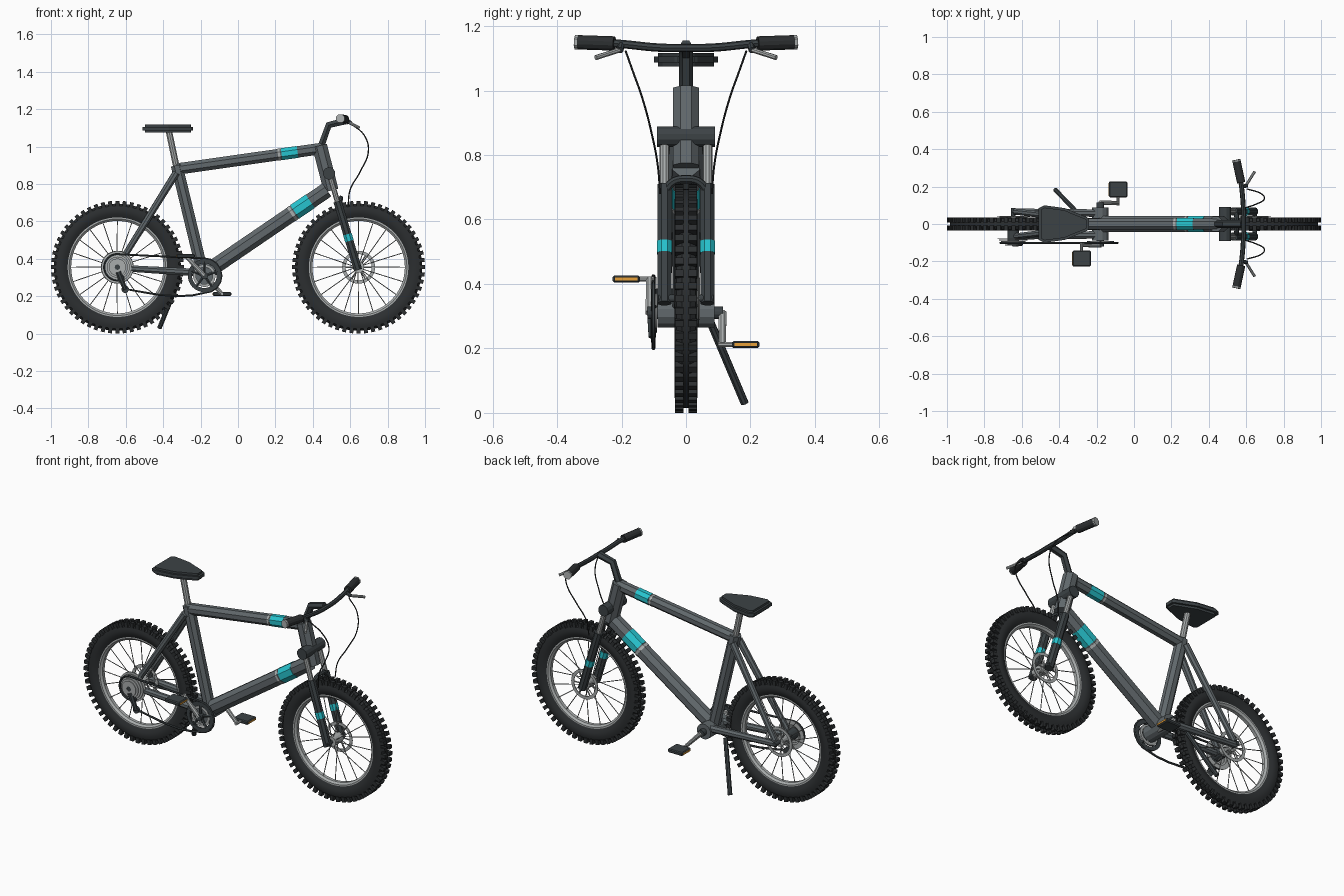
import bpy, bmesh
from math import sin, cos, pi, tau
from mathutils import Vector, Matrix

if "Cube" in bpy.data.objects:
    bpy.data.objects.remove(bpy.data.objects["Cube"])

def mat(name, c):
    m = bpy.data.materials.new(name)
    m.diffuse_color = (*c, 1)
    m.use_nodes = True
    m.node_tree.nodes["Principled BSDF"].inputs["Base Color"].default_value = m.diffuse_color
    return m

FRAME = mat("frame_grey", (0.12, 0.14, 0.15))
DARK = mat("dark_grey", (0.045, 0.055, 0.06))
RUBBER = mat("rubber", (0.025, 0.028, 0.03))
METAL = mat("metal", (0.4, 0.42, 0.42))
CYAN = mat("cyan", (0.02, 0.55, 0.62))
ORANGE = mat("orange", (0.8, 0.35, 0.04))

def finish(name, mesh, m, smooth=False):
    ob = bpy.data.objects.new(name, mesh)
    bpy.context.collection.objects.link(ob)
    mesh.materials.clear()
    mesh.materials.append(m)
    if smooth:
        bpy.ops.object.select_all(action='DESELECT')
        ob.select_set(True)
        bpy.context.view_layer.objects.active = ob
        bpy.ops.object.shade_smooth_by_angle(angle=0.6)
    return ob

def from_bm(name, bm, m, smooth=False):
    bmesh.ops.recalc_face_normals(bm, faces=bm.faces)
    me = bpy.data.meshes.new(name)
    bm.to_mesh(me)
    bm.free()
    return finish(name, me, m, smooth)

def add_tube(bm, a, b, r, r2=None, sides=8):
    a, b = Vector(a), Vector(b)
    d = b - a
    M = Matrix.Translation((a + b) / 2) @ d.to_track_quat('Z', 'Y').to_matrix().to_4x4()
    M = M @ Matrix.Rotation(pi / sides, 4, 'Z')
    bmesh.ops.create_cone(bm, cap_ends=True, segments=sides, radius1=r,
                          radius2=r if r2 is None else r2, depth=d.length, matrix=M)

def tube(name, a, b, r, m=FRAME, r2=None, sides=8):
    bm = bmesh.new()
    add_tube(bm, a, b, r, r2, sides)
    return from_bm(name, bm, m)

def band(name, a, b, t0, t1, r, m):
    a, b = Vector(a), Vector(b)
    return tube(name, a.lerp(b, t0), a.lerp(b, t1), r, m)

def path(name, pts, r, m, spline='BEZIER', cyclic=False, res=2):
    cu = bpy.data.curves.new(name, 'CURVE')
    cu.dimensions = '3D'
    cu.bevel_depth, cu.bevel_resolution, cu.resolution_u = r, res, 8
    cu.use_fill_caps = True
    s = cu.splines.new(spline)
    if spline == 'BEZIER':
        s.bezier_points.add(len(pts) - 1)
        for p, co in zip(s.bezier_points, pts):
            p.co = co
            p.handle_left_type = p.handle_right_type = 'AUTO'
    else:
        s.points.add(len(pts) - 1)
        for p, co in zip(s.points, pts):
            p.co = (*co, 1)
    s.use_cyclic_u = cyclic
    tmp = bpy.data.objects.new(name + "_curve", cu)
    bpy.context.collection.objects.link(tmp)
    me = bpy.data.meshes.new_from_object(tmp.evaluated_get(bpy.context.evaluated_depsgraph_get()))
    bpy.data.objects.remove(tmp)
    return finish(name, me, m, True)

def revolve(name, prof, c, m, steps=64):
    """Spin a closed (radius, y) profile around the y axis at c."""
    bm = bmesh.new()
    rings = [[bm.verts.new((c[0] + r * cos(tau * i / steps), y, c[1] + r * sin(tau * i / steps)))
              for r, y in prof] for i in range(steps)]
    n = len(prof)
    for i in range(steps):
        A, B = rings[i], rings[(i + 1) % steps]
        for j in range(n):
            k = (j + 1) % n
            bm.faces.new((A[j], A[k], B[k], B[j]))
    return from_bm(name, bm, m, True)

def ring(name, r0, r1, y0, y1, c, m, steps=48):
    return revolve(name, [(r0, y0), (r1, y0), (r1, y1), (r0, y1)], c, m, steps)

def box(name, c, s, m, bevel=0):
    bm = bmesh.new()
    bmesh.ops.create_cube(bm, size=1, matrix=Matrix.Translation(c) @ Matrix.Diagonal((*s, 1)))
    if bevel:
        bmesh.ops.bevel(bm, geom=bm.edges[:], offset=bevel, segments=1, affect='EDGES')
    return from_bm(name, bm, m)

# Wheels: tyre, tread, rim, spokes, hub, brake disc
HZ = 0.355
half = [(0.266, 0.020), (0.285, 0.031), (0.308, 0.035), (0.328, 0.029), (0.340, 0.013)]
tyre = half + [(r, -y) for r, y in reversed(half)]
for w, x in (("front", 0.645), ("rear", -0.645)):
    c = (x, HZ)
    revolve(w + "_tyre", tyre, c, RUBBER)
    revolve(w + "_rim", [(0.272, 0.020), (0.258, 0.020), (0.247, 0.010), (0.247, -0.010),
                         (0.258, -0.020), (0.272, -0.020)], c, METAL)
    bm = bmesh.new()
    for i in range(56):
        R = Matrix.Translation((x, 0, HZ)) @ Matrix.Rotation(tau * i / 56, 4, 'Y')
        for s in (-1, 1):
            bmesh.ops.create_cube(bm, size=1, matrix=R @ Matrix.Translation((0.34, s * 0.021, 0))
                                  @ Matrix.Diagonal((0.03, 0.026, 0.021, 1)))
    from_bm(w + "_tread", bm, RUBBER)
    bm = bmesh.new()
    for i in range(20):
        a = tau * i / 20
        s = 1 if i % 2 else -1
        b = a + (0.12 if i % 4 < 2 else -0.12)
        add_tube(bm, (x + 0.026 * cos(b), s * 0.028, HZ + 0.026 * sin(b)),
                 (x + 0.252 * cos(a), 0, HZ + 0.252 * sin(a)), 0.0025, sides=5)
    from_bm(w + "_spokes", bm, METAL)
    tube(w + "_hub", (x, -0.038, HZ), (x, 0.038, HZ), 0.03, METAL, sides=16)
    tube(w + "_axle", (x, -0.085, HZ), (x, 0.085, HZ), 0.012, DARK, sides=12)
    ring(w + "_brake_disc", 0.07, 0.088, 0.037, 0.041, c, METAL)
    bm = bmesh.new()
    for i in range(6):
        a = tau * i / 6
        add_tube(bm, (x, 0.039, HZ), (x + 0.075 * cos(a), 0.039, HZ + 0.075 * sin(a)), 0.004, sides=5)
    from_bm(w + "_disc_arms", bm, METAL)

# Frame
BX, BZ = -0.18, 0.31
top = ((-0.325, 0, 0.88), (0.45, 0, 0.99))
down = ((-0.16, 0, 0.335), (0.475, 0, 0.768))
tube("top_tube", *top, 0.033)
tube("down_tube", *down, 0.045)
tube("seat_tube", (-0.328, 0, 0.9), (-0.19, 0, 0.33), 0.034)
tube("head_tube", (0.436, 0, 1.005), (0.498, 0, 0.765), 0.043)
band("top_tube_band", *top, 0.72, 0.83, 0.0345, CYAN)
band("top_tube_stripe", *top, 0.695, 0.71, 0.0345, METAL)
band("down_tube_band", *down, 0.73, 0.86, 0.047, CYAN)
band("down_tube_stripe", *down, 0.70, 0.72, 0.047, METAL)
tube("bottom_bracket", (BX, -0.088, BZ), (BX, 0.088, BZ), 0.046, sides=12)
for n, s in (("right", -1), ("left", 1)):
    tube(n + "_seat_stay", (-0.33, s * 0.03, 0.86), (-0.635, s * 0.066, 0.37), 0.021, r2=0.017)
    tube(n + "_chain_stay", (-0.2, s * 0.058, 0.325), (-0.645, s * 0.066, 0.352), 0.022, r2=0.018)

# Seat and post
tube("seat_post", (-0.325, 0, 0.87), (-0.37, 0, 1.085), 0.018, METAL, sides=10)
bm = bmesh.new()
out = [(-0.51, 0.085), (-0.48, 0.1), (-0.37, 0.085), (-0.25, 0.036), (-0.24, 0.025)]
out += [(x, -y) for x, y in reversed(out)]
f = bm.faces.new([bm.verts.new((x, y, 1.075)) for x, y in out])
e = bmesh.ops.extrude_face_region(bm, geom=[f])
bmesh.ops.translate(bm, vec=(0, 0, 0.042), verts=[v for v in e['geom'] if isinstance(v, bmesh.types.BMVert)])
bmesh.ops.bevel(bm, geom=[d for d in bm.edges if abs(d.verts[0].co.z - d.verts[1].co.z) < 1e-4],
                offset=0.012, segments=2, affect='EDGES')
from_bm("seat", bm, DARK)

# Fork
tube("fork_crown", (0.487, -0.09, 0.857), (0.487, 0.09, 0.857), 0.033, DARK, sides=12)
for n, s in (("right", -1), ("left", 1)):
    up, lo = (0.487, s * 0.067, 0.857), (0.642, s * 0.067, 0.34)
    tube(n + "_fork_stanchion", up, (0.56, s * 0.067, 0.61), 0.015, METAL, sides=10)
    band(n + "_fork_leg", up, lo, 0.29, 1, 0.024, DARK)
    band(n + "_fork_band", up, lo, 0.63, 0.70, 0.0255, CYAN)
path("fork_arch", [(0.54, -0.067, 0.67), (0.548, -0.045, 0.713), (0.55, 0, 0.725),
                   (0.548, 0.045, 0.713), (0.54, 0.067, 0.67)], 0.013, DARK)

# Stem, handlebar, grips, levers, cables
path("stem", [(0.44, 0, 0.99), (0.485, 0, 1.115), (0.575, 0, 1.137)], 0.021, DARK, 'POLY', res=1)
path("handlebar", [(0.55, -0.33, 1.15), (0.572, -0.22, 1.146), (0.585, -0.08, 1.133),
                   (0.587, 0, 1.132), (0.585, 0.08, 1.133), (0.572, 0.22, 1.146),
                   (0.55, 0.33, 1.15)], 0.013, DARK)
for n, s in (("right", -1), ("left", 1)):
    g = ((0.573, s * 0.222, 1.146), (0.547, s * 0.342, 1.15))
    tube(n + "_grip", *g, 0.023, RUBBER, sides=12)
    band(n + "_grip_cap", *g, 0.93, 1.01, 0.0245, METAL)
    tube(n + "_lever_clamp", (0.574, s * 0.2, 1.144), (0.605, s * 0.205, 1.125), 0.011, DARK)
    tube(n + "_brake_lever", (0.595, s * 0.2, 1.128), (0.645, s * 0.28, 1.102), 0.008, METAL)
    path(n + "_brake_cable", [(0.605, s * 0.187, 1.122), (0.675, s * 0.165, 1.06),
                              (0.697, s * 0.135, 0.975), (0.65, s * 0.105, 0.86),
                              (0.6, s * 0.088, 0.77), (0.588, s * 0.08, 0.68)], 0.0035, RUBBER, res=1)

# Chainring, cranks and pedals
ring("chainring", 0.066, 0.088, -0.106, -0.096, (BX, BZ), DARK)
ring("inner_chainring", 0.045, 0.06, -0.1, -0.09, (BX, BZ), METAL)
bm = bmesh.new()
for i in range(5):
    a = tau * i / 5 + 0.3
    add_tube(bm, (BX, -0.1, BZ), (BX + 0.075 * cos(a), -0.1, BZ + 0.075 * sin(a)), 0.008, sides=6)
from_bm("chainring_spider", bm, DARK)
tube("crank_axle", (BX, -0.12, BZ), (BX, 0.115, BZ), 0.02, DARK, sides=12)
for n, s, px, pz in (("right", -1, -0.28, 0.415), ("left", 1, -0.085, 0.212)):
    y = s * 0.113
    tube(n + "_crank", (BX, y, BZ), (px, y, pz), 0.014, METAL, r2=0.011)
    tube(n + "_pedal_spindle", (px, s * 0.1, pz), (px, s * 0.16, pz), 0.008, METAL)
    box(n + "_pedal", (px, s * 0.185, pz), (0.098, 0.085, 0.022), DARK, 0.005)
    for k, d in (("front", 1), ("back", -1)):
        box(f"{n}_pedal_{k}_reflector", (px + d * 0.049, s * 0.185, pz), (0.004, 0.07, 0.01), ORANGE)

# Cassette, derailleur and chain
for i, r in enumerate((0.086, 0.076, 0.066, 0.056, 0.046)):
    y = -0.074 - i * 0.009
    ring(f"cassette_gear_{i + 1}", 0.014 if i == 4 else r - 0.026, r, y - 0.004, y, (-0.645, HZ), METAL)
tube("cassette_core", (-0.645, -0.03, HZ), (-0.645, -0.112, HZ), 0.032, DARK, sides=16)
tube("derailleur_arm", (-0.64, -0.105, 0.33), (-0.603, -0.105, 0.235), 0.018, DARK, r2=0.012)
for n, x, z in (("upper", -0.625, 0.295), ("lower", -0.603, 0.237)):
    tube(n + "_jockey_wheel", (x, -0.108, z), (x, -0.094, z), 0.02, DARK, sides=12)
ch = [(BX + 0.092 * cos(a), -0.101, BZ + 0.092 * sin(a)) for a in (pi * (0.5 - i / 8) for i in range(9))]
ch += [(-0.24, -0.101, 0.205), (-0.32, -0.101, 0.2), (-0.42, -0.101, 0.207), (-0.51, -0.101, 0.222),
       (-0.6, -0.101, 0.238), (-0.625, -0.101, 0.28)]
ch += [(-0.645 + 0.07 * cos(a), -0.101, HZ + 0.07 * sin(a)) for a in (pi * (1.4 - i / 8) for i in range(8))]
path("chain", ch, 0.006, DARK, 'POLY', True, res=1)

# Kickstand
tube("kickstand", (-0.31, 0.068, 0.3), (-0.42, 0.182, 0.03), 0.013, DARK)
